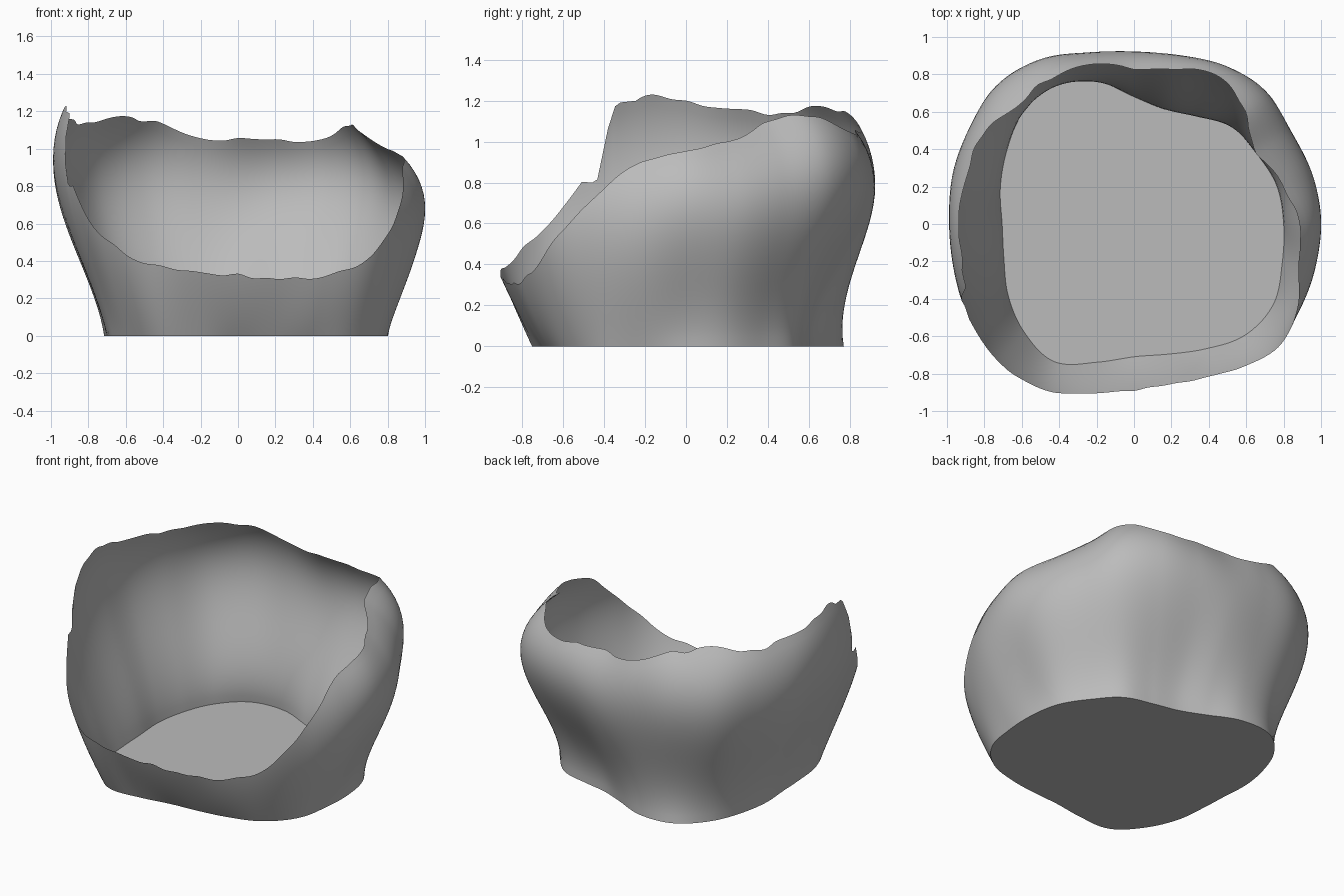
import bpy, bmesh, math, random

if "Cube" in bpy.data.objects:
    bpy.data.objects.remove(bpy.data.objects["Cube"], do_unlink=True)

COLUMNS, ROWS = 240, 24
LEVELS = (0, .35, .7, 1.1)

# Wall radius every fifteen degrees, counter-clockwise from +x, for each level
FOOT = [.80, .79, .755, .735, .665, .635, .68, .79, .86, .84, .785, .74,
        .705, .72, .775, .825, .85, .765, .71, .72, .77, .84, .86, .82]
LOWER = [.91, .90, .86, .83, .77, .745, .79, .84, .89, .91, .88, .85,
         .82, .84, .89, .97, 1, .94, .90, .90, .935, .98, .97, .95]
BELLY = [1, .99, .975, .985, .95, .915, .915, .94, 1, 1.03, 1, .98,
         .95, .96, 1, 1.07, 1.08, 1.05, 1, 1, 1, 1.03, .99, .99]
UPPER = [.70, .68, .74, .87, .87, .81, .79, .86, .93, .95, .96, .96,
         .97, .98, 1, 1.05, 1.05, 1, 1, 1, 1, .9, .75, .70]
# Height of the broken rim at the same angles
RIM = [.96, 1.01, 1.08, 1.13, 1.06, 1.04, 1.05, 1.06, 1.14, 1.17, 1.14, 1.15,
       1.19, 1.19, .80, .54, .40, .345, .32, .31, .32, .42, .69, .89]
STEP = 13  # segment with the abrupt drop in the rim


def ring(values, turn):
    """Smooth closed interpolation of evenly spaced values."""
    n = len(values)
    i, t = divmod(turn * n, 1)
    a, b, c, d = (values[(int(i) + k) % n] for k in (-1, 0, 1, 2))
    return b + t / 2 * (c - a + t * (2*a - 5*b + 4*c - d + t * (3*(b - c) + d - a)))


def rim_height(turn):
    i, t = divmod(turn * len(RIM), 1)
    if int(i) == STEP:
        t = min(1, max(0, (t - .35) / .4))
        t = t * t * (3 - 2 * t)
        return RIM[STEP] + t * (RIM[STEP + 1] - RIM[STEP])
    return ring(RIM, turn)


def wall_radius(turn, z):
    """Cubic wall profile through the four levels."""
    total = 0
    for values, zi in zip((FOOT, LOWER, BELLY, UPPER), LEVELS):
        weight = math.prod((z - zj) / (zi - zj) for zj in LEVELS if zj != zi)
        total += weight * ring(values, turn)
    return total


def wall_point(turn, z):
    r, a = wall_radius(turn, z), turn * math.tau
    return r * math.cos(a), r * math.sin(a), z


clay = bpy.data.materials.new("grey clay")
clay.use_nodes = True
clay.diffuse_color = (.5, .5, .5, 1)
clay.node_tree.nodes["Principled BSDF"].inputs["Base Color"].default_value = (.5, .5, .5, 1)


def finish(bm, name):
    mesh = bpy.data.meshes.new(name)
    bm.to_mesh(mesh)
    bm.free()
    mesh.materials.append(clay)
    obj = bpy.data.objects.new(name, mesh)
    bpy.context.collection.objects.link(obj)
    bpy.ops.object.select_all(action="DESELECT")
    obj.select_set(True)
    bpy.context.view_layer.objects.active = obj
    bpy.ops.object.shade_smooth_by_angle(angle=math.radians(40))


# Thin bowl wall with a ragged top edge
random.seed(4)
chips = [random.uniform(-.012, .012) for _ in range(72)]
bm = bmesh.new()
grid = []
for i in range(COLUMNS):
    turn = i / COLUMNS
    top = rim_height(turn) + ring(chips, turn)
    grid.append([bm.verts.new(wall_point(turn, top * j / ROWS)) for j in range(ROWS + 1)])
for i in range(COLUMNS):
    left, right = grid[i], grid[(i + 1) % COLUMNS]
    for j in range(ROWS):
        bm.faces.new((left[j], right[j], right[j + 1], left[j + 1]))
finish(bm, "bowl_wall")

# Flat floor closing the foot
bm = bmesh.new()
floor = bm.faces.new([bm.verts.new(wall_point(i / COLUMNS, 0)) for i in range(COLUMNS)])
floor.normal_flip()
finish(bm, "bowl_floor")
